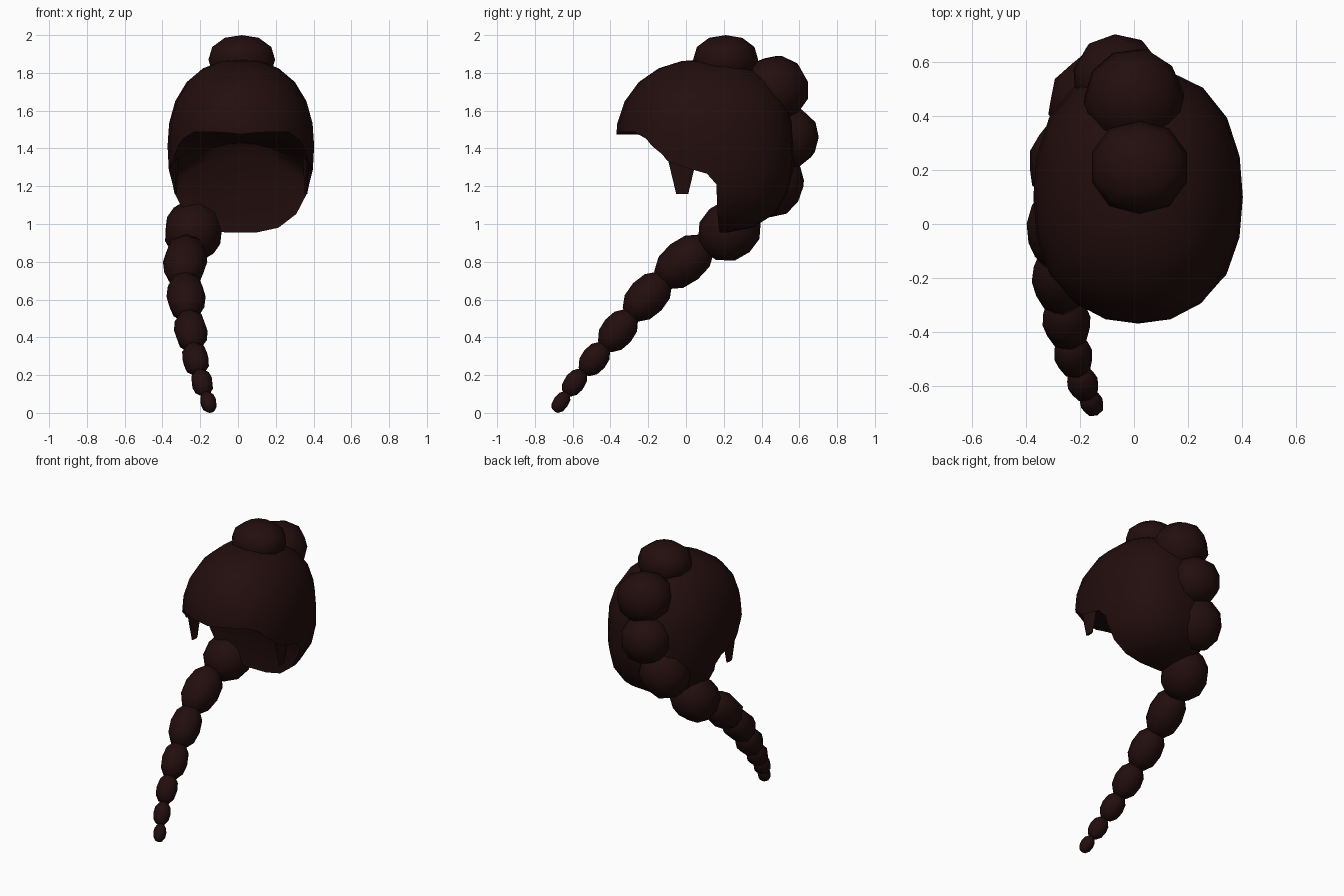
import bpy, bmesh, math
from mathutils import Vector

if "Cube" in bpy.data.objects:
    bpy.data.objects.remove(bpy.data.objects["Cube"])

hair = bpy.data.materials.new("dark_brown_hair")
hair.use_nodes = True
colour = (0.0165, 0.0042, 0.0042, 1)
hair.diffuse_color = colour
hair.node_tree.nodes["Principled BSDF"].inputs["Base Color"].default_value = colour


def add_object(name, bm):
    bmesh.ops.recalc_face_normals(bm, faces=bm.faces)
    mesh = bpy.data.meshes.new(name)
    bm.to_mesh(mesh)
    bm.free()
    mesh.materials.append(hair)
    obj = bpy.data.objects.new(name, mesh)
    bpy.context.collection.objects.link(obj)
    return obj


def smooth(obj, degrees):
    bpy.ops.object.select_all(action='DESELECT')
    obj.select_set(True)
    bpy.context.view_layer.objects.active = obj
    bpy.ops.object.shade_smooth_by_angle(angle=math.radians(degrees))


def fuller(co, p):
    # Push a point on the unit sphere out toward a rounded box
    return co / sum(abs(c) ** p for c in co) ** (1 / p)


# Hair cap: a rounded ellipsoid, fuller toward the back and nape
bm = bmesh.new()
bmesh.ops.create_uvsphere(bm, u_segments=20, v_segments=12, radius=1)
for v in bm.verts:
    c = fuller(v.co, 2.28 + 0.55 * max(0, -v.co.z) + 0.15 * max(0, v.co.y))
    v.co = Vector((0.015 + 0.388 * c.x, 0.1 + 0.474 * c.y, 1.412 + 0.46 * c.z))
cap = add_object("hair_cap", bm)

# Face opening: a lofted cutter with an arched, sloping ceiling and upright back wall
bm = bmesh.new()
rings = []
steps = 10
for i in range(steps + 1):
    t = 2 * i / steps - 1
    x = 0.015 + 0.42 * t
    fringe = 1.475 + 0.06 * abs(t) - 0.07 * t * t
    wall_y = 0.155 + 0.025 * (1 - t * t)
    corner_z = 1.43 - 0.2 * t * t
    middle_z = (fringe + corner_z) / 2 - 0.06 * t * t
    section = [(-0.6, fringe), (-0.27, fringe), (-0.1, middle_z),
               (wall_y - 0.05, corner_z), (wall_y, corner_z - 0.07),
               (wall_y, 0.8), (-0.6, 0.8)]
    rings.append([bm.verts.new((x, y, z)) for y, z in section])
for a, b in zip(rings, rings[1:]):
    for k in range(len(a)):
        n = (k + 1) % len(a)
        bm.faces.new((a[k], a[n], b[n], b[k]))
bm.faces.new(rings[0])
bm.faces.new(rings[-1])
bmesh.ops.triangulate(bm, faces=bm.faces)
cutter = add_object("face_cutter", bm)
cutter.hide_render = True

cut = cap.modifiers.new("face_opening", 'BOOLEAN')
cut.operation = 'DIFFERENCE'
cut.solver = 'EXACT'
cut.object = cutter
bpy.context.view_layer.objects.active = cap
bpy.ops.object.modifier_apply(modifier=cut.name)
bpy.data.objects.remove(cutter)
smooth(cap, 40)

# Pointed side locks in front of the ears
for side, name in ((-1, "right_side_lock"), (1, "left_side_lock")):
    bm = bmesh.new()
    bmesh.ops.create_cone(bm, cap_ends=True, segments=6, radius1=0.032,
                          radius2=0.085, depth=0.22)
    for v in bm.verts:
        v.co.x *= 0.25
        v.co += Vector((0.015 + side * 0.345, -0.02, 1.27))
    smooth(add_object(name, bm), 40)

# Bun on the crown
bm = bmesh.new()
bmesh.ops.create_uvsphere(bm, u_segments=10, v_segments=6, radius=1)
for v in bm.verts:
    c = fuller(v.co, 2.2)
    v.co = Vector((0.02 + 0.183 * c.x, 0.21 + 0.172 * c.y, 1.87 + 0.13 * c.z))
smooth(add_object("crown_bun", bm), 70)

# Braid: plump segments down the back, then tapering over the right shoulder
# (x, y, z, half width, half length)
braid = [(0.0, 0.465, 1.715, 0.185, 0.17),
         (-0.06, 0.535, 1.46, 0.168, 0.16),
         (-0.15, 0.455, 1.21, 0.165, 0.175),
         (-0.235, 0.23, 0.965, 0.155, 0.17),
         (-0.28, -0.01, 0.8, 0.118, 0.175),
         (-0.275, -0.205, 0.615, 0.104, 0.15),
         (-0.25, -0.36, 0.435, 0.09, 0.125),
         (-0.225, -0.485, 0.285, 0.072, 0.1),
         (-0.19, -0.59, 0.16, 0.058, 0.08),
         (-0.157, -0.662, 0.057, 0.043, 0.062)]
for i, (x, y, z, width, length) in enumerate(braid):
    before = Vector(braid[max(i - 1, 0)][:3])
    after = Vector(braid[min(i + 1, len(braid) - 1)][:3])
    turn = (after - before).to_track_quat('Z', 'X')
    bm = bmesh.new()
    bmesh.ops.create_uvsphere(bm, u_segments=10 if i < 4 else 8, v_segments=6, radius=1)
    for v in bm.verts:
        c = fuller(v.co, 2.2)
        v.co = turn @ Vector((c.x * width, c.y * width, c.z * length))
        v.co += Vector((x, y, z))
    smooth(add_object(f"braid_segment_{i + 1}", bm), 70)
